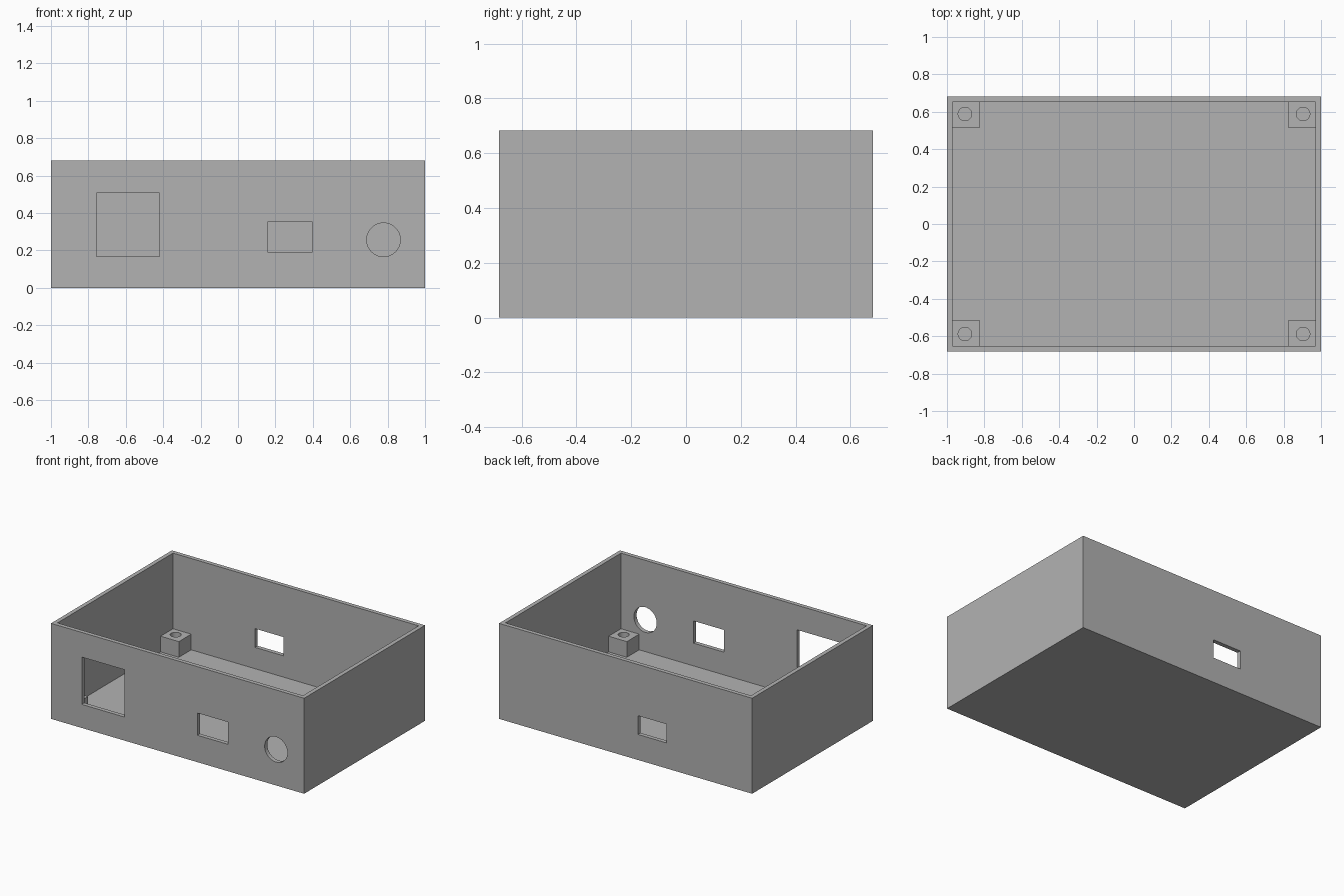
import bpy
import math
from mathutils import Matrix, Vector

default = bpy.data.objects.get("Cube")
if default:
    bpy.data.objects.remove(default, do_unlink=True)

grey = bpy.data.materials.new("light_grey_plastic")
grey.use_nodes = True
colour = (0.448, 0.448, 0.448, 1)
grey.diffuse_color = colour
grey.node_tree.nodes["Principled BSDF"].inputs["Base Color"].default_value = colour

HX, HY, HEIGHT = 1.0, 0.682, 0.682
WALL = 0.03
POST_TOP = 0.142


def box(name, low, high):
    """Box between two opposite corners."""
    low, high = Vector(low), Vector(high)
    bpy.ops.mesh.primitive_cube_add(size=1)
    obj = bpy.context.object
    obj.name = name
    obj.data.transform(Matrix.Translation((low + high) / 2)
                       @ Matrix.Diagonal((*(high - low), 1)))
    obj.data.materials.append(grey)
    return obj


def cylinder(name, centre, radius, depth, tilt=0):
    """Cylinder along z, or along y when tilted a quarter turn."""
    bpy.ops.mesh.primitive_cylinder_add(vertices=48, radius=radius, depth=depth)
    obj = bpy.context.object
    obj.name = name
    obj.data.transform(Matrix.Translation(centre) @ Matrix.Rotation(tilt, 4, "X"))
    obj.data.materials.append(grey)
    return obj


def cut(target, cutter):
    """Subtract the cutter and discard it."""
    cutter.hide_render = True
    mod = target.modifiers.new("cut", "BOOLEAN")
    mod.operation = "DIFFERENCE"
    mod.solver = "EXACT"
    mod.object = cutter
    bpy.context.view_layer.objects.active = target
    bpy.ops.object.modifier_apply(modifier=mod.name)
    bpy.data.objects.remove(cutter, do_unlink=True)


def smooth(obj):
    bpy.ops.object.select_all(action="DESELECT")
    obj.select_set(True)
    bpy.context.view_layer.objects.active = obj
    bpy.ops.object.shade_smooth_by_angle(angle=math.radians(30))


# Open-topped case
case = box("case", (-HX, -HY, 0), (HX, HY, HEIGHT))
cut(case, box("cavity_cutter", (WALL - HX, WALL - HY, WALL),
              (HX - WALL, HY - WALL, HEIGHT + 0.1)))

# Rectangular ports: name, side of y, left, right, bottom, top
ports = [
    ("square_port_cutter", -HY, -0.757, -0.42, 0.168, 0.506),
    ("small_port_cutter", -HY, 0.157, 0.398, 0.192, 0.351),
    ("rear_port_cutter", HY, -0.322, -0.098, 0.182, 0.316),
]
for name, y, left, right, bottom, top in ports:
    cut(case, box(name, (left, y - 0.08, bottom), (right, y + 0.08, top)))

# Round port in the front wall
cut(case, cylinder("round_port_cutter", (0.778, -HY, 0.257), 0.09, 0.16, math.pi / 2))
smooth(case)

# Corner screw posts with holes down to the floor
for sx, side in ((-1, "right"), (1, "left")):
    for sy, end in ((-1, "front"), (1, "back")):
        corners = [(sx * x, sy * y) for x, y in ((0.826, 0.512), (HX - WALL, HY - WALL))]
        low = [min(c) for c in zip(*corners)] + [WALL]
        high = [max(c) for c in zip(*corners)] + [POST_TOP]
        post = box(f"{end}_{side}_screw_post", low, high)
        cut(post, cylinder("screw_hole_cutter", (sx * 0.904, sy * 0.588, 0.1), 0.036, 0.2))
        smooth(post)
